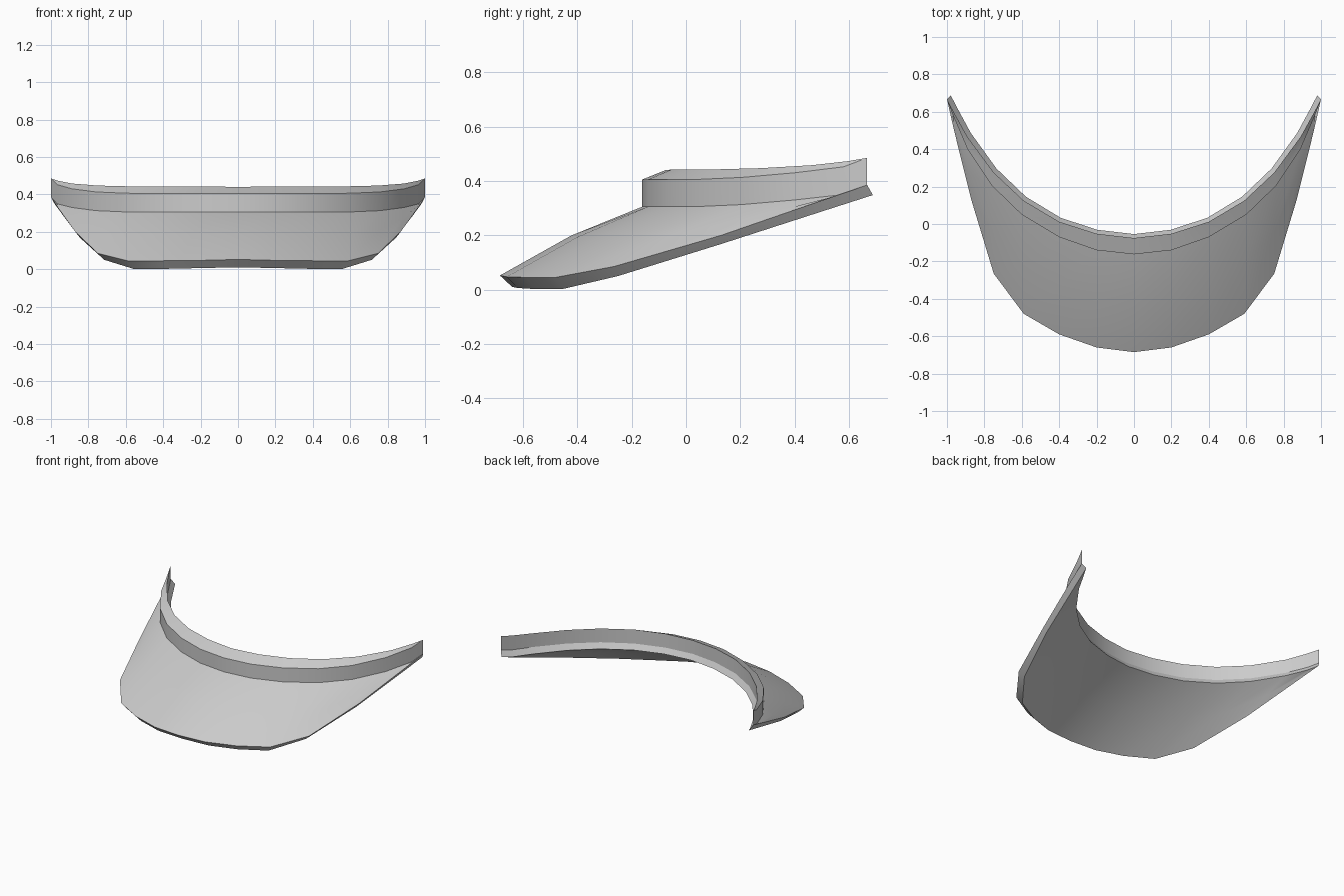
import bpy
import bmesh
from mathutils import Vector

if "Cube" in bpy.data.objects:
    bpy.data.objects.remove(bpy.data.objects["Cube"])

grey = bpy.data.materials.new("plain grey")
grey.diffuse_color = (0.6, 0.6, 0.6, 1)
grey.use_nodes = True
grey.node_tree.nodes["Principled BSDF"].inputs["Base Color"].default_value = grey.diffuse_color


def ring(xy, heights):
    """Half outline from the centre to the right tip."""
    return [Vector((x, y, z)) for (x, y), z in zip(xy, heights)]


def arched(a, b, rise):
    """Row halfway between two rows, raised a little."""
    last = len(a) - 1
    return [(p + q) / 2 + Vector((0, 0, rise * (1 - i / last)))
            for i, (p, q) in enumerate(zip(a, b))]


def strip(name, rings):
    """Skin mirrored rows, in order, into one surface."""
    bm = bmesh.new()
    rows = []
    for half in rings:
        left = [Vector((-p.x, p.y, p.z)) for p in reversed(half[1:])]
        rows.append([bm.verts.new(p) for p in left + half])
    for a, b in zip(rows, rows[1:]):
        for i in range(len(a) - 1):
            bm.faces.new((a[i], a[i + 1], b[i + 1], b[i]))
    bmesh.ops.remove_doubles(bm, verts=bm.verts, dist=0.0005)
    mesh = bpy.data.meshes.new(name)
    bm.to_mesh(mesh)
    bm.free()
    mesh.materials.append(grey)
    obj = bpy.data.objects.new(name, mesh)
    bpy.context.collection.objects.link(obj)
    bpy.ops.object.select_all(action='DESELECT')
    obj.select_set(True)
    bpy.context.view_layer.objects.active = obj
    bpy.ops.object.shade_smooth_by_angle(angle=0.52)


# Outlines of the band, front and back
front_xy = [(0, -.162), (.2, -.14), (.4, -.07), (.6, .05),
            (.76, .205), (.89, .4), (.967, .58), (1, .667)]
wall_xy = [(0, -.075), (.2, -.052), (.4, .012), (.59, .125),
           (.75, .275), (.89, .465), (.963, .597), (1, .667)]
front_base = ring(front_xy, [.305, .305, .305, .306, .313, .33, .35, .385])
front_top = ring(front_xy, [.405, .405, .405, .406, .413, .43, .452, .485])
wall_top = ring(wall_xy, [.44, .442, .443, .443, .447, .458, .473, .485])
wall_base = ring(wall_xy, [.343, .343, .343, .345, .35, .36, .37, .385])

# Outlines of the brim: rear lip, lower rim, upper rim
lip = [Vector((p.x * .98, p.y + .021, p.z - .037)) for p in wall_base]
rim_low = ring([(0, -.64), (.2, -.62), (.38, -.555), (.56, -.455),
                (.715, -.25), (.845, .13), (.94, .52)],
               [.01, .006, .002, .002, .05, .168, .294]) + [lip[-1]]
rim_high = ring([(0, -.685), (.2, -.66), (.4, -.59), (.59, -.48),
                 (.75, -.265), (.87, .13), (.962, .5), (1, .667)],
                [.052, .047, .045, .045, .085, .2, .328, .385])

strip("band", [front_base, front_top, wall_top, wall_base])
strip("brim", [wall_base, lip, arched(lip, rim_low, .02), rim_low,
               rim_high, arched(rim_high, front_base, .02), front_base])
